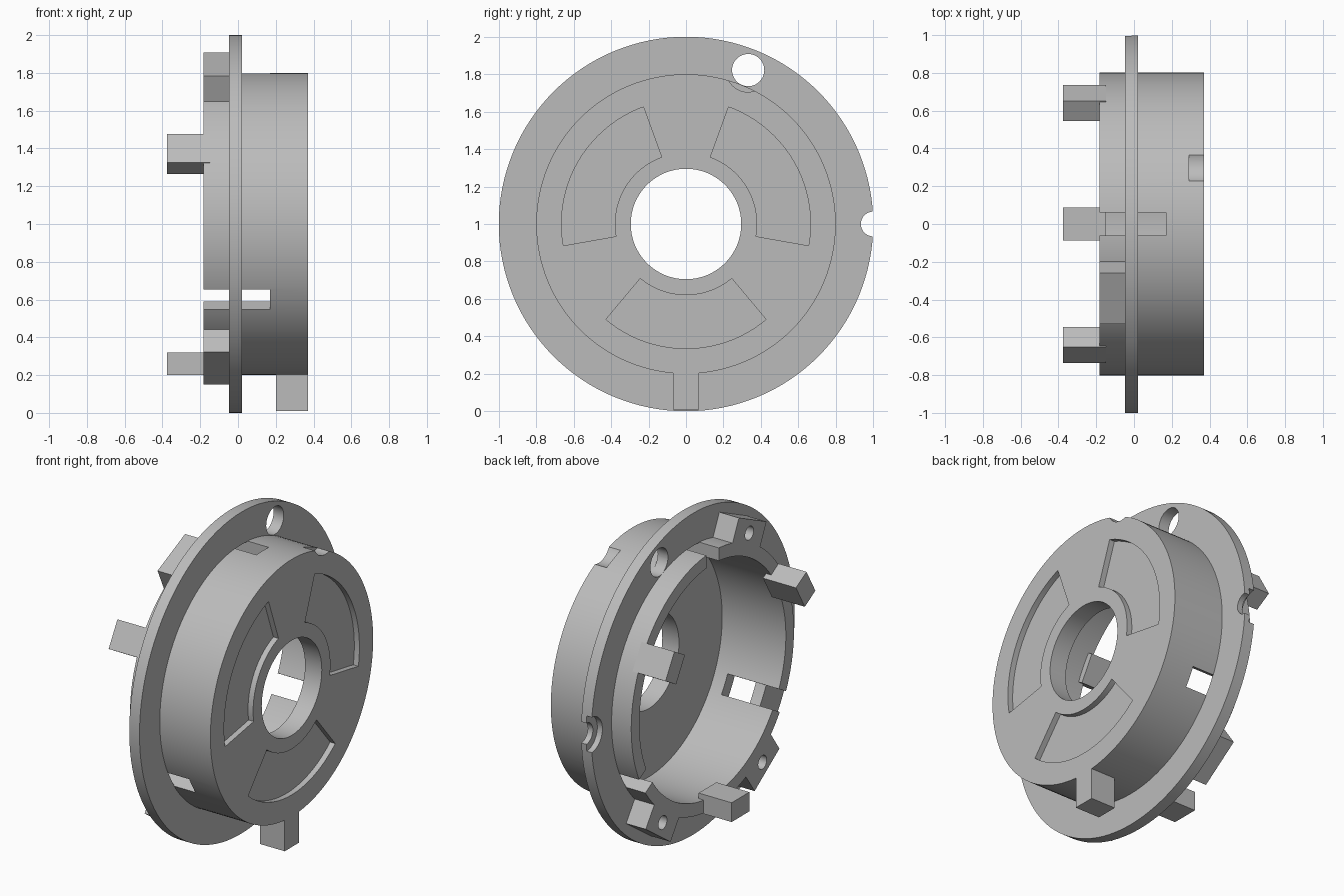
import bpy, bmesh, math
from mathutils import Matrix, Vector

if "Cube" in bpy.data.objects:
    bpy.data.objects.remove(bpy.data.objects["Cube"], do_unlink=True)

AXIS_Z = 1.0          # height of the housing's axis, which runs along x
SEG = 128

grey = bpy.data.materials.new("plain grey")
grey.use_nodes = True
COLOUR = (0.5, 0.5, 0.5, 1.0)
grey.diffuse_color = COLOUR
grey.node_tree.nodes["Principled BSDF"].inputs["Base Color"].default_value = COLOUR


def finish(name, bm):
    bmesh.ops.recalc_face_normals(bm, faces=bm.faces)
    mesh = bpy.data.meshes.new(name)
    bm.to_mesh(mesh)
    bm.free()
    mesh.materials.append(grey)
    ob = bpy.data.objects.new(name, mesh)
    ob.location.z = AXIS_Z
    bpy.context.collection.objects.link(ob)
    return ob


def lathe(name, profile, seg=SEG):
    """Turn a closed (x, radius) profile around the x axis."""
    bm = bmesh.new()
    rings = []
    for i in range(seg):
        a = 2 * math.pi * i / seg
        rings.append([bm.verts.new((x, r * math.cos(a), r * math.sin(a))) for x, r in profile])
    n = len(profile)
    for i in range(seg):
        p, q = rings[i], rings[(i + 1) % seg]
        for j in range(n):
            k = (j + 1) % n
            bm.faces.new((p[j], p[k], q[k], q[j]))
    return finish(name, bm)


def prism(name, points, x0, x1):
    """Extrude a (y, z) outline from x0 to x1."""
    bm = bmesh.new()
    face = bm.faces.new([bm.verts.new((x0, y, z)) for y, z in points])
    new = bmesh.ops.extrude_face_region(bm, geom=[face])["geom"]
    bmesh.ops.translate(bm, vec=(x1 - x0, 0, 0),
                        verts=[v for v in new if isinstance(v, bmesh.types.BMVert)])
    return finish(name, bm)


def polar(r, deg):
    a = math.radians(deg)
    return r * math.cos(a), r * math.sin(a)


def rod(name, x0, x1, y, z, r, seg=48):
    pts = [(y + r * math.cos(2 * math.pi * i / seg), z + r * math.sin(2 * math.pi * i / seg))
           for i in range(seg)]
    return prism(name, pts, x0, x1)


def block(name, x0, x1, r0, r1, half, deg):
    """Box between two radii, turned to an angle around the axis."""
    turn = Matrix.Rotation(math.radians(deg), 2)
    pts = [turn @ Vector(p) for p in ((r0, -half), (r1, -half), (r1, half), (r0, half))]
    return prism(name, pts, x0, x1)


def sector(name, x0, x1, r0, r1, mid, half, steps=32):
    angles = [mid - half + 2 * half * i / steps for i in range(steps + 1)]
    pts = [polar(r1, a) for a in angles] + [polar(r0, a) for a in reversed(angles)]
    return prism(name, pts, x0, x1)


def cut(ob, cutters):
    bpy.context.view_layer.objects.active = ob
    for c in cutters:
        c.hide_render = True
        mod = ob.modifiers.new("cut", "BOOLEAN")
        mod.operation, mod.solver, mod.object = "DIFFERENCE", "EXACT", c
        bpy.ops.object.modifier_apply(modifier=mod.name)
        bpy.data.objects.remove(c, do_unlink=True)


# Cup-shaped drum with a bored floor
drum = lathe("drum", [(-0.183, 0.80), (0.37, 0.80), (0.37, 0.295),
                      (0.255, 0.295), (0.255, 0.72), (-0.183, 0.72)])
cutters = []
for mid in (30, 150, 270):
    cutters.append(sector("pocket_cutter", 0.335, 0.45, 0.38, 0.665, mid, 40))
for deg in (90, 210, 330):
    cutters.append(block("slot_cutter", -0.3, 0.17, 0.60, 0.95, 0.061, deg))
cutters.append(rod("rim_notch_cutter", 0.29, 0.45, 0.33, 0.82, 0.115))
cut(drum, cutters)

# Flange ring with a through hole and a stepped edge notch
flange = lathe("flange", [(-0.048, 1.0), (0.022, 1.0), (0.022, 0.797), (-0.048, 0.797)])
cut(flange, [rod("hole_cutter", -0.2, 0.2, 0.332, 0.822, 0.086),
             rod("notch_cutter", -0.2, 0.2, 1.0, 0.0, 0.066),
             rod("notch_step_cutter", -0.2, -0.013, 1.0, 0.0, 0.11)])
parts = [drum, flange]

# Screw bosses with blind holes
for i, deg in enumerate((115, 235, 305), 1):
    boss = block(f"screw_boss_{i}", -0.183, -0.045, 0.78, 0.933, 0.149, deg)
    cut(boss, [rod("screw_hole_cutter", -0.3, -0.06, *polar(0.855, deg), 0.042, 32)])
    parts.append(boss)

# Lugs reaching out from the open rim
for i, deg in enumerate((30, 150, 270), 1):
    parts.append(block(f"rim_lug_{i}", -0.375, -0.148, 0.68, 0.80, 0.087, deg))

# Locating tab under the closed end
parts.append(block("locating_tab", 0.20, 0.37, 0.785, 0.99, 0.069, 270))

# Smooth the round walls and keep the edges sharp
bpy.ops.object.select_all(action="DESELECT")
for ob in parts:
    ob.select_set(True)
bpy.context.view_layer.objects.active = drum
bpy.ops.object.shade_smooth_by_angle(angle=math.radians(30))
